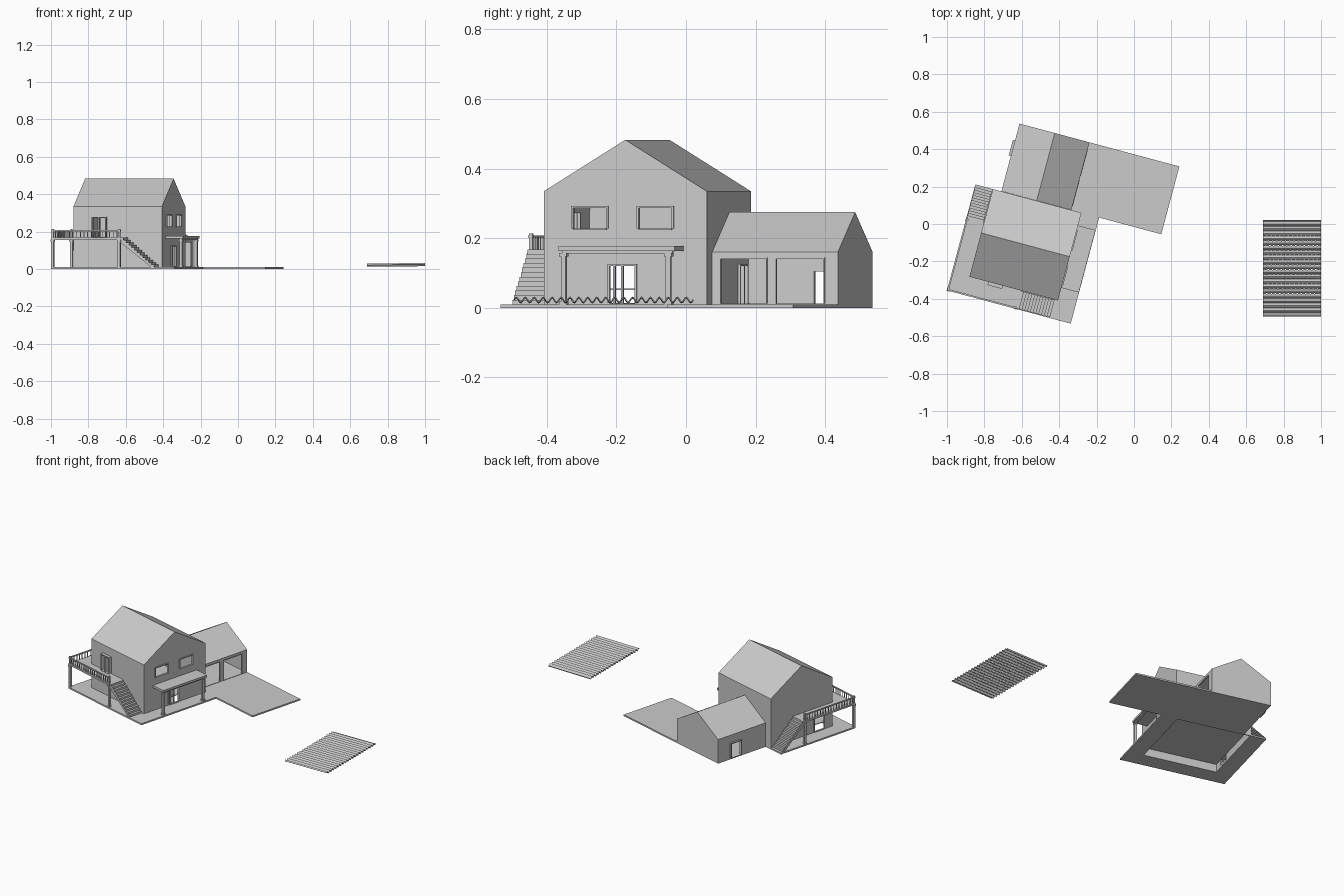
import bpy, bmesh, math
from mathutils import Matrix, Vector

if "Cube" in bpy.data.objects:
    bpy.data.objects.remove(bpy.data.objects["Cube"])

# The buildings use local axes u, v turned -15 degrees about z
TURN = Matrix.Rotation(math.radians(-15), 4, 'Z')


def finish(name, bm, turn=True):
    me = bpy.data.meshes.new(name)
    bm.to_mesh(me)
    bm.free()
    ob = bpy.data.objects.new(name, me)
    bpy.context.collection.objects.link(ob)
    if turn:
        ob.matrix_world = TURN
    return ob


def boxes(name, items):
    # Each item: u0, u1, v0, v1, z0, z1
    bm = bmesh.new()
    for a, b, c, d, e, f in items:
        m = Matrix.Translation(((a + b) / 2, (c + d) / 2, (e + f) / 2))
        m = m @ Matrix.Diagonal((abs(b - a), abs(d - c), abs(f - e), 1))
        bmesh.ops.create_cube(bm, size=1, matrix=m)
    return finish(name, bm)


def extrude(name, prof, lo, hi, along, skip_first=False):
    # Profile (a, z) swept along u or v; the first profile edge can stay open
    pt = (lambda t, a, z: (t, a, z)) if along == 'u' else (lambda t, a, z: (a, t, z))
    bm = bmesh.new()
    A = [bm.verts.new(pt(lo, *p)) for p in prof]
    B = [bm.verts.new(pt(hi, *p)) for p in prof]
    bm.faces.new(A)
    bm.faces.new(B[::-1])
    n = len(prof)
    for i in range(1 if skip_first else 0, n):
        j = (i + 1) % n
        bm.faces.new((A[j], A[i], B[i], B[j]))
    bm.normal_update()
    if skip_first:
        c = sum((v.co for v in bm.verts), Vector()) / (2 * n)
        for f in bm.faces:
            if f.normal.dot(f.calc_center_median() - c) < 0:
                f.normal_flip()
    else:
        bmesh.ops.recalc_face_normals(bm, faces=bm.faces[:])
    return finish(name, bm)


def cut(ob, items):
    for k, it in enumerate(items):
        c = boxes(f"{ob.name}_cutter_{k}", [it])
        c.hide_render = True
        c.hide_viewport = False
        c.display_type = 'WIRE'
        m = ob.modifiers.new("opening", 'BOOLEAN')
        m.operation = 'DIFFERENCE'
        m.solver = 'EXACT'
        m.object = c


def frame(name, axis, p0, p1, a0, a1, z0, z1, w=.006, bars=()):
    # Jambs, head, sill and optional upright bars around an opening
    parts = [(a0 - w, a0, z0, z1 + w), (a1, a1 + w, z0, z1 + w),
             (a0, a1, z1, z1 + w), (a0, a1, z0 - w * .6, z0)]
    parts += [(b - w / 2, b + w / 2, z0, z1) for b in bars]
    if axis == 'u':
        boxes(name, [(p0, p1, a, b, c, d) for a, b, c, d in parts])
    else:
        boxes(name, [(a, b, p0, p1, c, d) for a, b, c, d in parts])


def shell(ob):
    m = ob.modifiers.new("wall_thickness", 'SOLIDIFY')
    m.thickness = .007
    m.offset = -1
    m.use_even_offset = True


# Main house: ridge along u
U0, U1, V0, V1 = -.777, -.287, -.5, -.015
VM = (V0 + V1) / 2
house = extrude("main_house", [(V0, 0), (V1, 0), (V1, .335), (VM, .483), (V0, .335)],
                U0, U1, 'u', True)
shell(house)
WINDOWS = [(-.411, -.313), (-.216, -.118)]
cut(house, [(U1 - .03, U1 + .03, a, b, .228, .287) for a, b in WINDOWS] +
    [(U1 - .03, U1 + .03, -.303, -.229, .011, .12),
     (U0 - .03, U0 + .03, -.436, -.358, .011, .12),
     (-.666, -.598, V0 - .03, V0 + .03, .17, .273),
     (-.69, -.61, V1 - .03, V1 + .03, .011, .12)])
for i, (a, b) in enumerate(WINDOWS):
    frame(f"window_frame_{i}", 'u', U1 - .007, U1 + .006, a, b, .228, .287)
frame("front_door_frame", 'u', U1 - .007, U1 + .005, -.303, -.229, .014, .12,
      bars=(-.29, -.266))
frame("rear_door_frame", 'u', U0 - .004, U0 + .007, -.436, -.358, .014, .12)
frame("deck_door_frame", 'v', V0 - .018, V0 + .007, -.666, -.598, .172, .273, bars=(-.632,))
boxes("house_floor", [(U0 + .007, U1 - .007, V0 + .007, V1 - .007, .052, .056)])

# Annex: ridge along v, two open bays facing the drive
annex = extrude("annex", [(-.73, .005), (-.343, .005), (-.343, .16), (-.535, .275), (-.73, .16)],
                V1 + .001, .36, 'v', True)
shell(annex)
cut(annex, [(-.38, -.31, .012, .146, .011, .144), (-.38, -.31, .177, .317, .011, .144),
            (-.76, -.7, .187, .262, .011, .104), (-.69, -.61, -.03, .02, .011, .12)])
for i, (a, b) in enumerate([(.012, .146), (.177, .317)]):
    frame(f"bay_frame_{i}", 'u', -.35, -.341, a, b, .013, .141, .004)
frame("annex_rear_door_frame", 'u', -.742, -.723, .187, .262, .013, .104)
frame("connecting_door_frame", 'v', -.024, .0, -.69, -.61, .013, .12, bars=(-.65,))

# Ground slabs; the terrace leaves the house footprint open
boxes("terrace_slab", [(-.874, U0, -.602, V1, 0, .01), (U1, -.189, -.602, V1, 0, .01),
                       (U0, U1, -.602, V0, 0, .01)])
boxes("driveway_slab", [(-.73, .155, V1, .36, 0, .01)])

# Porch canopy and columns
boxes("porch_canopy", [(U1, -.19, -.43, -.085, .164, .178),
                       (-.21, -.197, -.422, -.093, .156, .164)])
boxes("porch_columns", [p for v in (-.418, -.106) for p in
                        ((-.21, -.196, v - .007, v + .007, .01, .157),
                         (-.213, -.193, v - .011, v + .011, .148, .157),
                         (-.213, -.193, v - .011, v + .011, .01, .018))])

# L-shaped raised deck with posts
DU, DV, SU, SV = -.874, -.602, -.49, -.2
boxes("deck", [(DU, SU, DV, V0, .156, .168), (DU, U0, V0, SV, .156, .168)])
POSTS = [(DU + .008, DV + .008), (SU - .008, DV + .008), (DU + .008, SV - .008)]
boxes("deck_posts", [p for u, v in POSTS for p in
                     ((u - .007, u + .007, v - .007, v + .007, .01, .157),
                      (u - .01, u + .01, v - .01, v + .01, .148, .157))])

# Railing: top rail, end posts and balusters
rail = [(DU, SU, DV, DV + .009, .202, .208), (DU, DU + .009, DV, SV, .202, .208)]
rail += [(u - .005, u + .005, v - .005, v + .005, .168, .214) for u, v in POSTS]
n = 19
for i in range(1, n):
    u = DU + (SU - DU) * i / n
    v = DV + (SV - DV) * i / n
    rail.append((u - .002, u + .002, DV + .002, DV + .006, .168, .203))
    rail.append((DU + .002, DU + .006, v - .002, v + .002, .168, .203))
boxes("railing", rail)


# Two flights of steps
def steps(name, start, end, lo, hi, along, count=12, top=.168, base=.01):
    prof = []
    run, rise = (end - start) / count, (top - base) / count
    for i in range(count):
        prof += [(start + run * i, top - rise * i), (start + run * (i + 1), top - rise * i)]
    prof += [(end, base), (end - run, base), (start, top - rise * 2)]
    extrude(name, prof, lo, hi, along)


# steps along u sweep across v, and the other way round
steps("front_stairs", SU, -.305, DV + .004, V0 - .002, 'v')
steps("rear_stairs", SV, V1 - .015, DU + .002, U0 - .002, 'u')

# Loose corrugated panel lying apart, slotted through its middle
bm = bmesh.new()
NX, WAVES, PER = 40, 20, 8
rows = []
NY = WAVES * PER
for j in range(NY + 1):
    y = -.494 + .514 * j / NY
    z = .021 + .007 * math.sin(2 * math.pi * j / PER)
    rows.append([bm.verts.new((.69 + .31 * i / NX, y, z + .003 * i / NX)) for i in range(NX + 1)])
for j in range(NY):
    for i in range(NX):
        mid = .2 < j / NY < .85 and 2 <= i < NX - 2
        if mid and j % PER in (5, 6) and (i + j // PER) % 3 == 0:
            continue
        bm.faces.new((rows[j][i], rows[j][i + 1], rows[j + 1][i + 1], rows[j + 1][i]))
panel = finish("corrugated_panel", bm, False)
m = panel.modifiers.new("sheet_thickness", 'SOLIDIFY')
m.thickness = .003
m.offset = 0
